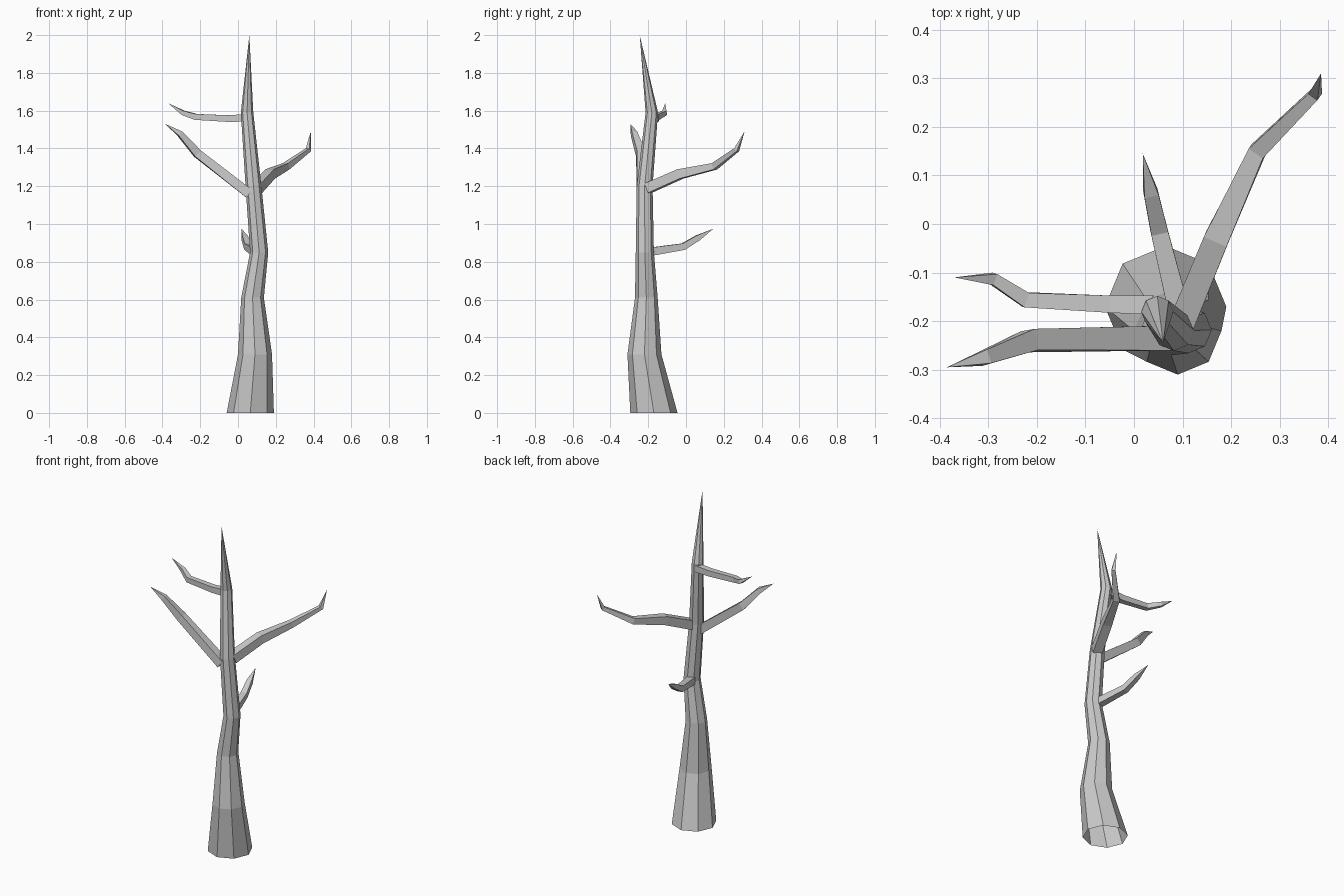
import bpy, bmesh
from math import cos, sin, pi
from mathutils import Vector

if "Cube" in bpy.data.objects:
    bpy.data.objects.remove(bpy.data.objects["Cube"])


def tapered_tube(name, path, radii, sides, phase=0.0, level=False):
    """Faceted tube along a path, open at the start, closing to a point at the end."""
    pts = [Vector(p) for p in path]
    bm = bmesh.new()
    rings = []
    for i, r in enumerate(radii):
        if level:
            side, up = Vector((1, 0, 0)), Vector((0, 1, 0))
        else:
            d = (pts[i + 1] - pts[i]).normalized()
            if i:
                d = (d + (pts[i] - pts[i - 1]).normalized()).normalized()
            side = d.cross(Vector((0, 0, 1))).normalized()
            up = side.cross(d)
        rings.append([bm.verts.new(pts[i] + r * (cos(a) * side + sin(a) * up))
                      for a in (phase + 2 * pi * k / sides for k in range(sides))])
    tip = bm.verts.new(pts[-1])
    for k in range(sides):
        n = (k + 1) % sides
        for a, b in zip(rings, rings[1:]):
            bm.faces.new((a[k], a[n], b[n], b[k]))
        bm.faces.new((rings[-1][k], rings[-1][n], tip))
    bmesh.ops.recalc_face_normals(bm, faces=bm.faces)
    mesh = bpy.data.meshes.new(name)
    bm.to_mesh(mesh)
    bm.free()
    obj = bpy.data.objects.new(name, mesh)
    bpy.context.collection.objects.link(obj)
    return obj


# Trunk: octagonal, open underneath, ending in a spike
tapered_tube("trunk",
             [(0.065, -0.17, 0), (0.09, -0.22, 0.31), (0.077, -0.21, 0.61),
              (0.112, -0.218, 0.85), (0.082, -0.219, 1.2),
              (0.048, -0.181, 1.59), (0.06, -0.245, 2.0)],
             [0.125, 0.09, 0.06, 0.048, 0.042, 0.033], 8, level=True)

# Branches: four-sided with a flat upper face; first point sits inside the trunk
branches = {
    "branch_left_lower": (
        [(0.06, -0.235, 1.16), (-0.215, -0.24, 1.373),
         (-0.307, -0.275, 1.478), (-0.385, -0.295, 1.53)],
        [0.036, 0.031, 0.021]),
    "branch_left_upper": (
        [(0.04, -0.167, 1.562), (-0.05, -0.165, 1.558), (-0.223, -0.156, 1.567),
         (-0.29, -0.113, 1.588), (-0.37, -0.11, 1.64)],
        [0.028, 0.025, 0.022, 0.017]),
    "branch_right": (
        [(0.1, -0.2, 1.19), (0.17, -0.03, 1.265), (0.254, 0.15, 1.305),
         (0.373, 0.268, 1.393), (0.385, 0.31, 1.49)],
        [0.038, 0.036, 0.025, 0.016]),
    "branch_back": (
        [(0.095, -0.19, 0.853), (0.052, -0.015, 0.88),
         (0.035, 0.063, 0.927), (0.018, 0.145, 0.975)],
        [0.031, 0.025, 0.021]),
}
for name, (path, radii) in branches.items():
    tapered_tube(name, path, radii, 4, phase=pi / 4)
